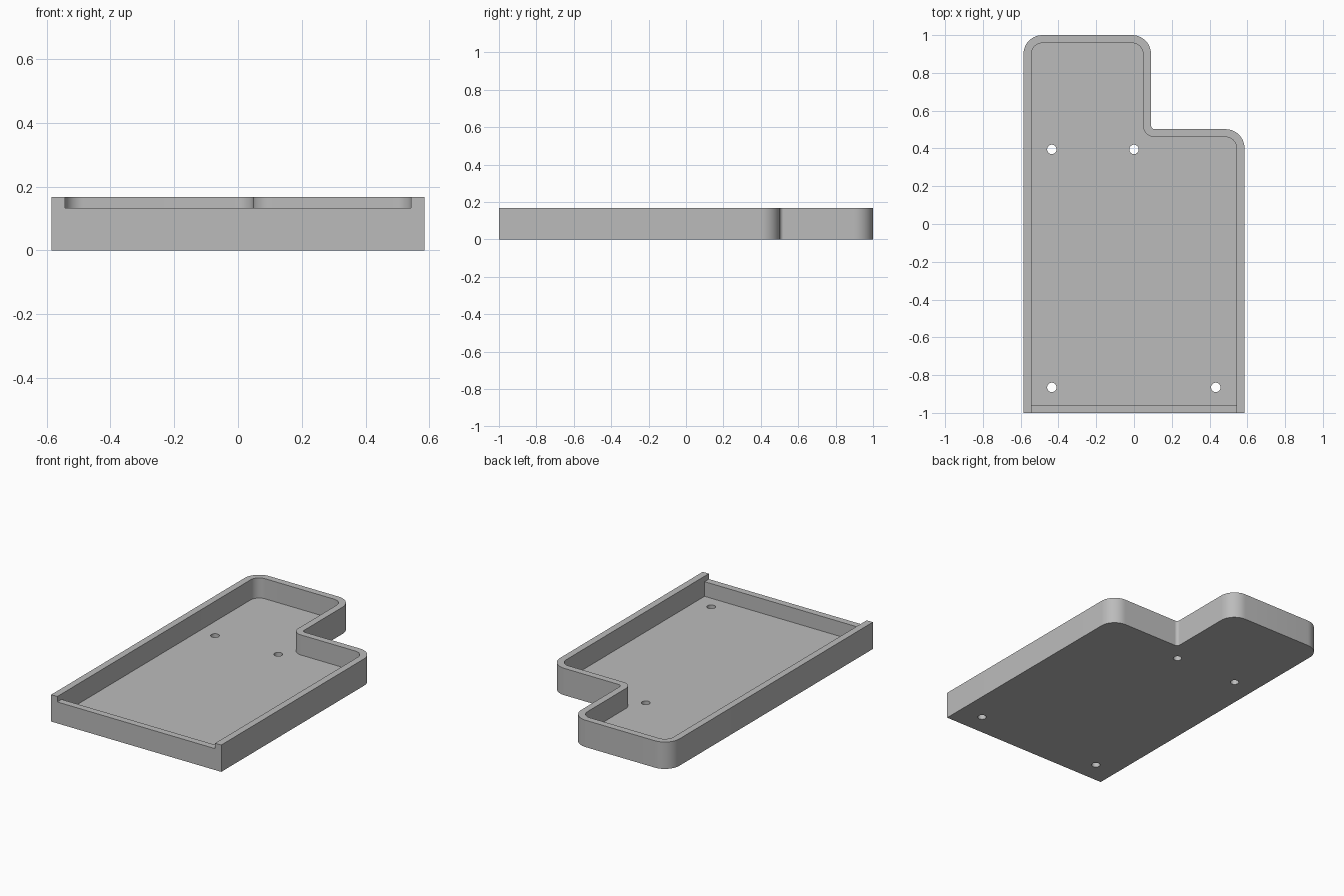
import bpy, bmesh, math
from mathutils import Vector

cube = bpy.data.objects.get("Cube")
if cube:
    bpy.data.objects.remove(cube, do_unlink=True)

HALF_W, WALL, HEIGHT = 0.585, 0.042, 0.167
FLOOR, FRONT_TOP = 0.042, 0.133

grey = bpy.data.materials.new("plain_grey")
grey.use_nodes = True
colour = (0.5, 0.5, 0.5, 1)
grey.diffuse_color = colour
grey.node_tree.nodes["Principled BSDF"].inputs["Base Color"].default_value = colour


def rounded(corners, steps=12):
    """Turn (x, y, radius) right-angled corners into a smooth outline."""
    pts = []
    for i, (x, y, r) in enumerate(corners):
        c = Vector((x, y))
        if r == 0:
            pts.append(c)
            continue
        a = (Vector(corners[i - 1][:2]) - c).normalized()
        b = (Vector(corners[(i + 1) % len(corners)][:2]) - c).normalized()
        for k in range(steps + 1):
            t = math.pi / 2 * k / steps
            pts.append(c + r * (a * (1 - math.sin(t)) + b * (1 - math.cos(t))))
    return pts


def l_outline(inset, front, outer_r, step_r):
    """Stepped plan shape, moved inwards by inset."""
    w, step_x, step_y = HALF_W - inset, 0.09 - inset, 0.502 - inset
    return rounded([(-w, front, 0), (w, front, 0), (w, step_y, outer_r),
                    (step_x, step_y, step_r), (step_x, 1 - inset, outer_r),
                    (-w, 1 - inset, outer_r)])


def prism(name, outline, z0, z1):
    bm = bmesh.new()
    face = bm.faces.new([bm.verts.new((p.x, p.y, z0)) for p in outline])
    top = bmesh.ops.extrude_face_region(bm, geom=[face])["geom"]
    bmesh.ops.translate(bm, vec=(0, 0, z1 - z0),
                        verts=[v for v in top if isinstance(v, bmesh.types.BMVert)])
    bmesh.ops.recalc_face_normals(bm, faces=bm.faces)
    mesh = bpy.data.meshes.new(name)
    bm.to_mesh(mesh)
    bm.free()
    obj = bpy.data.objects.new(name, mesh)
    bpy.context.collection.objects.link(obj)
    mesh.materials.append(grey)
    return obj


def cut(target, cutter):
    mod = target.modifiers.new("cut", "BOOLEAN")
    mod.operation, mod.solver, mod.object = "DIFFERENCE", "EXACT", cutter
    bpy.context.view_layer.objects.active = target
    bpy.ops.object.modifier_apply(modifier=mod.name)
    bpy.data.objects.remove(cutter, do_unlink=True)


# Solid tray block, then the hollow inside
tray = prism("tray", l_outline(0, -1, 0.1, 0.02), 0, HEIGHT)
cut(tray, prism("hollow", l_outline(WALL, WALL - 1, 0.1 - WALL, 0.02 + WALL),
                FLOOR, HEIGHT + 0.1))

# Lowered front wall between the side walls
w = HALF_W - WALL
cut(tray, prism("front_notch", rounded([(-w, -1.1, 0), (w, -1.1, 0), (w, -0.9, 0), (-w, -0.9, 0)]),
                FRONT_TOP, HEIGHT + 0.1))

# Screw holes through the floor
for x, y in ((-0.435, 0.395), (0, 0.395), (-0.435, -0.865), (0.433, -0.865)):
    ring = [Vector((x, y)) + 0.025 * Vector((math.cos(a), math.sin(a)))
            for a in (math.tau * k / 32 for k in range(32))]
    cut(tray, prism("screw_hole", ring, -0.1, 0.1))

bpy.ops.object.select_all(action="DESELECT")
tray.select_set(True)
bpy.context.view_layer.objects.active = tray
bpy.ops.object.shade_smooth_by_angle(angle=math.radians(30))
